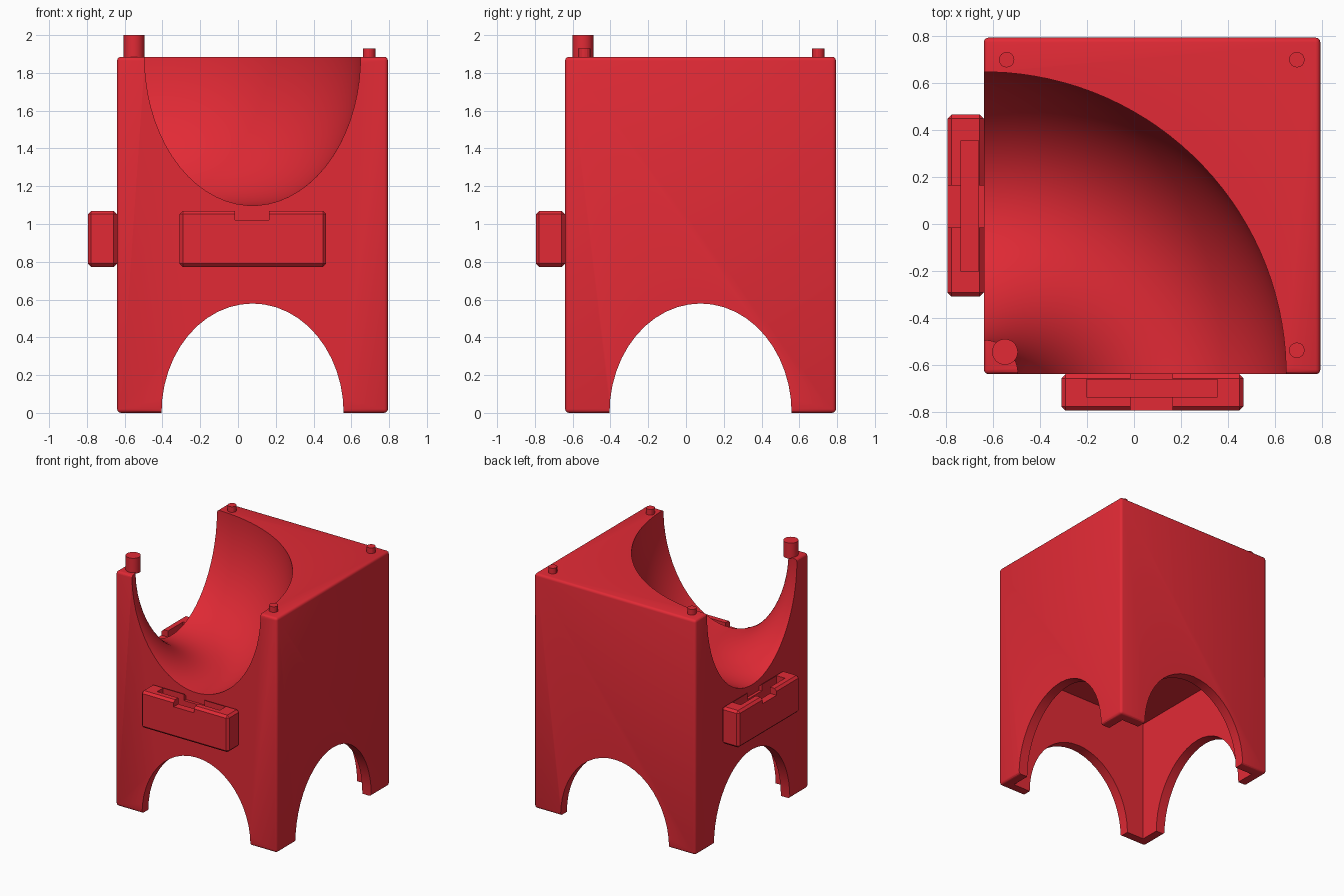
import bpy, bmesh, math
from mathutils import Matrix, Vector

if "Cube" in bpy.data.objects:
    bpy.data.objects.remove(bpy.data.objects["Cube"])

red = bpy.data.materials.new("red plastic")
red.diffuse_color = (0.76, 0.023, 0.036, 1)
red.use_nodes = True
red.node_tree.nodes["Principled BSDF"].inputs["Base Color"].default_value = red.diffuse_color

C = 0.077            # block centre in x and y
LO, HI = -0.64, 0.794
TOP = 1.885


def finish(name, bm):
    bmesh.ops.recalc_face_normals(bm, faces=bm.faces)
    me = bpy.data.meshes.new(name)
    bm.to_mesh(me)
    bm.free()
    ob = bpy.data.objects.new(name, me)
    bpy.context.collection.objects.link(ob)
    me.materials.append(red)
    return ob


def box(name, lo, hi, bevel=0, seg=1):
    bm = bmesh.new()
    lo, hi = Vector(lo), Vector(hi)
    m = Matrix.Translation((lo + hi) / 2) @ Matrix.Diagonal((*(hi - lo), 1))
    bmesh.ops.create_cube(bm, size=1, matrix=m)
    if bevel:
        bmesh.ops.bevel(bm, geom=bm.edges[:], offset=bevel, segments=seg,
                        profile=0.5, affect='EDGES')
    return finish(name, bm)


def cylinder(name, matrix, sides=32):
    bm = bmesh.new()
    bmesh.ops.create_cone(bm, cap_ends=True, segments=sides, radius1=1,
                          radius2=1, depth=1, matrix=matrix)
    return finish(name, bm)


def ring(name, cx, cy, major, rw, rh, z, n=128, m=64):
    """Ring with an elliptical section, turned about a vertical axis."""
    bm = bmesh.new()
    rows = []
    for i in range(n):
        a = 2 * math.pi * (i + 0.5) / n
        row = []
        for j in range(m):
            t = 2 * math.pi * (j + 0.5) / m
            r = major + rw * math.cos(t)
            row.append(bm.verts.new((cx + r * math.cos(a), cy + r * math.sin(a),
                                     z + rh * math.sin(t))))
        rows.append(row)
    for i in range(n):
        for j in range(m):
            p, q, k = rows[i], rows[(i + 1) % n], (j + 1) % m
            bm.faces.new((p[j], q[j], q[k], p[k]))
    return finish(name, bm)


def activate(ob):
    bpy.ops.object.select_all(action='DESELECT')
    ob.select_set(True)
    bpy.context.view_layer.objects.active = ob


def cut(ob, cutters):
    activate(ob)
    for c in cutters:
        mod = ob.modifiers.new("cut", 'BOOLEAN')
        mod.operation = 'DIFFERENCE'
        mod.solver = 'EXACT'
        mod.object = c
        bpy.ops.object.modifier_apply(modifier=mod.name)
        bpy.data.objects.remove(c)


def smooth(ob, deg=30):
    activate(ob)
    bpy.ops.object.shade_smooth_by_angle(angle=math.radians(deg))


# Block with hollow base, arched sides and curved channel
block = box("block", (LO, LO, 0), (HI, HI, TOP), 0.02, 3)
hollow = box("hollow_cutter", (LO + 0.08, LO + 0.08, -0.2), (HI - 0.08, HI - 0.08, 1.0))
arch = Matrix.Translation((C, C, 0)) @ Matrix.Diagonal((0.482, 3, 0.579, 1)) \
    @ Matrix.Rotation(math.pi / 2, 4, 'X')
turn = Matrix.Translation((C, C, 0)) @ Matrix.Rotation(math.pi / 2, 4, 'Z') \
    @ Matrix.Translation((-C, -C, 0))
arch_a = cylinder("arch_cutter_front", arch, 48)
arch_b = cylinder("arch_cutter_side", turn @ arch, 48)
channel = ring("channel_cutter", LO, LO, 0.717, 0.572, 0.787, TOP)
cut(block, [hollow, arch_a, arch_b, channel])
smooth(block)

# Slotted connector tabs on the front and left, mirrored across the diagonal
for name, swap in (("front_connector", False), ("left_connector", True)):
    def span(x0, x1, y0, y1, z0, z1):
        lo, hi = (x0, y0, z0), (x1, y1, z1)
        if swap:
            lo, hi = (y0, x0, z0), (y1, x1, z1)
        return lo, hi
    tab = box(name, *span(-0.31, 0.467, -0.795, LO, 0.773, 1.07), 0.018)
    pocket = box("pocket_cutter", *span(-0.203, 0.355, -0.737, -0.663, 0.85, 1.2))
    notch = box("notch_cutter", *span(-0.015, 0.165, -0.9, -0.6, 1.02, 1.2))
    cut(tab, [pocket, notch])

# Pegs on the top corners: one tall and round, three short and faceted
pegs = [("tall_peg", -0.55, -0.545, 0.055, 2.0, 32),
        ("back_left_peg", -0.543, 0.70, 0.033, 1.93, 16),
        ("back_right_peg", 0.694, 0.70, 0.033, 1.93, 16),
        ("front_right_peg", 0.694, -0.538, 0.033, 1.93, 16)]
for name, x, y, r, top, sides in pegs:
    base = TOP - 0.01
    m = Matrix.Translation((x, y, (base + top) / 2)) @ Matrix.Diagonal((r, r, top - base, 1))
    peg = cylinder(name, m, sides)
    if sides > 16:
        smooth(peg)
